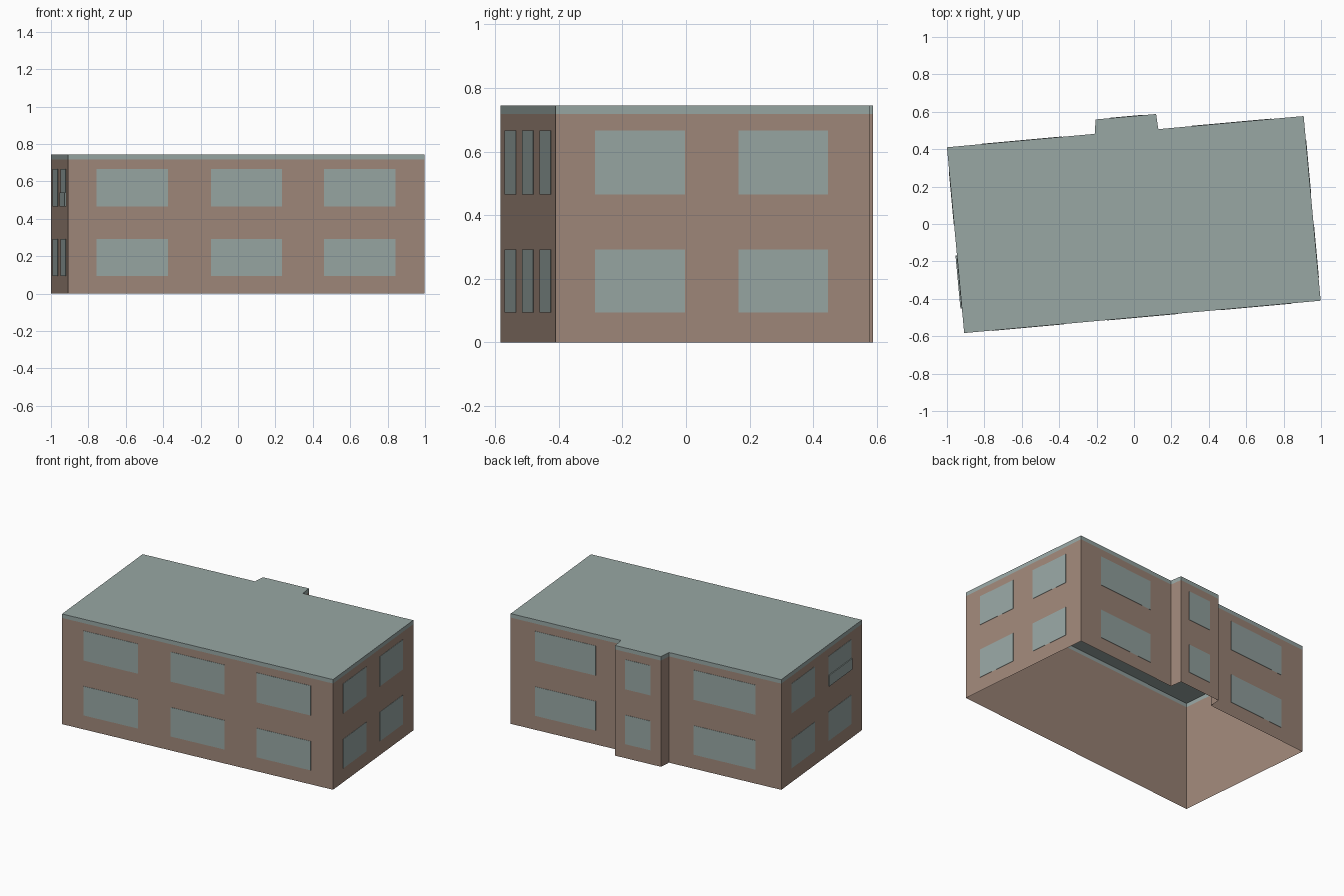
import bpy
import bmesh
from mathutils import Vector

cube = bpy.data.objects.get("Cube")
if cube:
    bpy.data.objects.remove(cube, do_unlink=True)

TOP, BAND = 0.745, 0.718
UP = Vector((0, 0, 1))


def material(name, rgb):
    mat = bpy.data.materials.new(name)
    mat.use_nodes = True
    color = (*rgb, 1)
    mat.diffuse_color = color
    mat.node_tree.nodes["Principled BSDF"].inputs["Base Color"].default_value = color
    return mat


brick = material("brown wall", (0.352, 0.246, 0.195))
slate = material("grey green", (0.314, 0.386, 0.371))


def finish(name, bm, *mats):
    mesh = bpy.data.meshes.new(name)
    bm.to_mesh(mesh)
    bm.free()
    for mat in mats:
        mesh.materials.append(mat)
    obj = bpy.data.objects.new(name, mesh)
    bpy.context.collection.objects.link(obj)
    return obj


def prism(name, corners, z0, z1, mat, roof=False):
    """Open-bottomed ring of walls over the footprint, optionally roofed."""
    bm = bmesh.new()
    low = [bm.verts.new((p.x, p.y, z0)) for p in corners]
    high = [bm.verts.new((p.x, p.y, z1)) for p in corners]
    n = len(corners)
    for i in range(n):
        j = (i + 1) % n
        bm.faces.new((low[i], low[j], high[j], high[i]))
    if roof:
        bm.faces.new(high)
    return finish(name, bm, mat)


def plate(name, a, b, span, heights, depth):
    """Thin panel on the wall from a to b; span is a pair of wall fractions."""
    out = (b - a).cross(UP).normalized()
    bm = bmesh.new()
    ring = [a.lerp(b, t) + UP * z for t, z in
            zip((span[0], span[1], span[1], span[0]),
                (heights[0], heights[0], heights[1], heights[1]))]
    back = [bm.verts.new(p) for p in ring]
    front = [bm.verts.new(p + out * depth) for p in ring]
    bm.faces.new(front)
    for i in range(4):
        j = (i + 1) % 4
        bm.faces.new((back[i], back[j], front[j], front[i]))
    return finish(name, bm, slate)


# Footprint, counter-clockwise from the front right corner, with the rear bay
outline = [Vector((x, y, 0)) for x, y in (
    (-0.908, -0.583), (0.998, -0.41), (0.907, 0.577), (0.13, 0.507),
    (0.118, 0.588), (-0.205, 0.559), (-0.21, 0.482), (-1.0, 0.41))]

# Walls, and the roof slab with its edge band
prism("walls", outline, 0, BAND, brick)
prism("roof", outline, BAND, TOP, slate, roof=True)

# Windows: wall name -> (starting corner, spans along the wall)
end_spans = ((0.125, 0.412), (0.582, 0.868))
bay_span = ((0.22, 0.77),)
walls = {
    "front": (0, ((0.08, 0.28), (0.40, 0.60), (0.718, 0.918))),
    "left": (1, end_spans),
    "back_left": (2, bay_span),
    "bay": (4, bay_span),
    "back_right": (6, bay_span),
    "right": (7, end_spans),
}
storeys = {"lower": (0.095, 0.292), "upper": (0.466, 0.667)}
for wall, (start, spans) in walls.items():
    a, b = outline[start], outline[(start + 1) % len(outline)]
    for storey, heights in storeys.items():
        for k, span in enumerate(spans, 1):
            plate(f"{wall}_{storey}_window_{k}", a, b, span, heights, 0.002)

# Slightly raised lower pane on one upper side window
plate("raised_pane", outline[7], outline[0], end_spans[1], (0.466, 0.54), 0.008)
